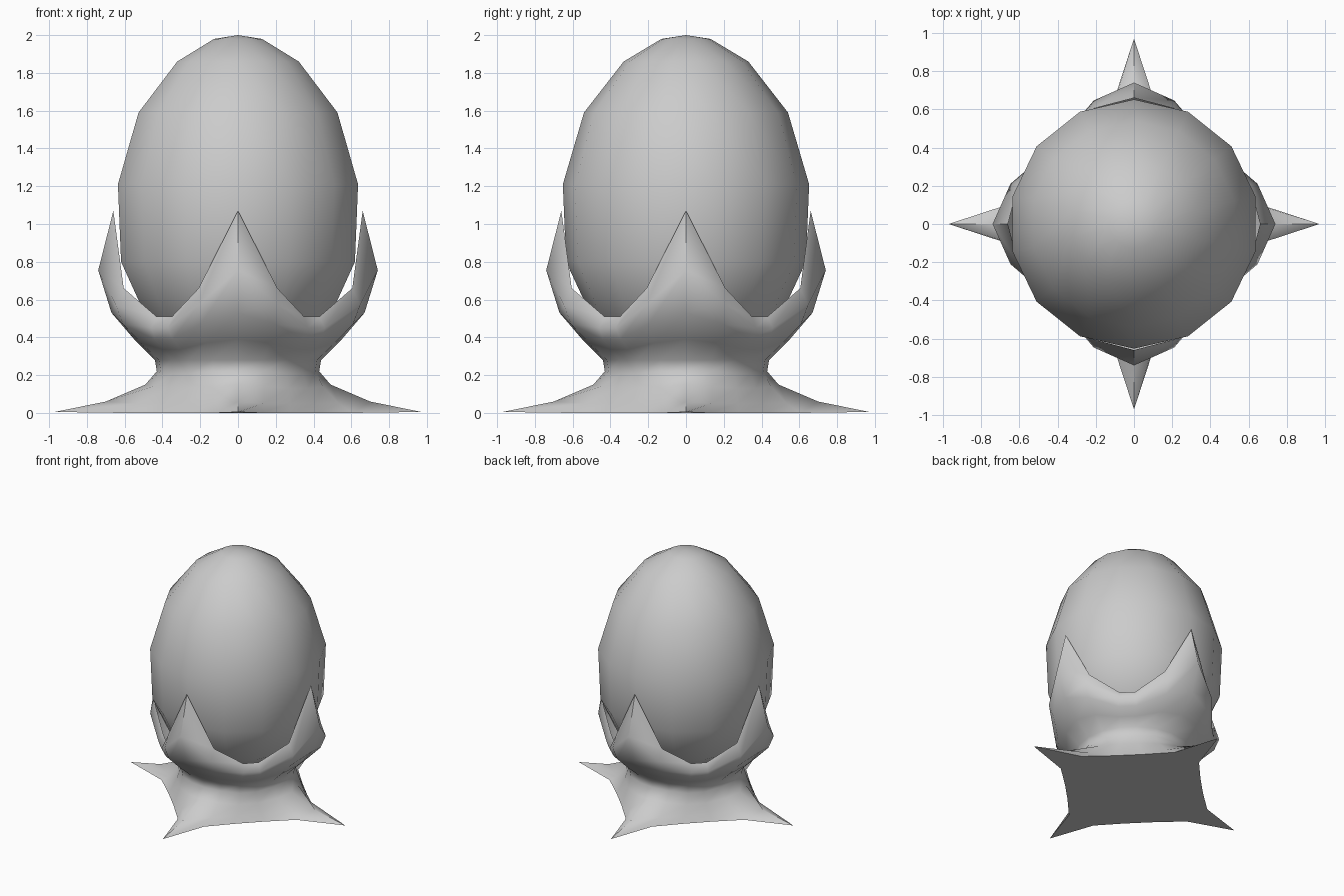
import bpy, bmesh
from math import sin, cos, pi, radians

if "Cube" in bpy.data.objects:
    bpy.data.objects.remove(bpy.data.objects["Cube"])


def finish(bm, name, angle):
    bmesh.ops.recalc_face_normals(bm, faces=bm.faces)
    me = bpy.data.meshes.new(name)
    bm.to_mesh(me)
    bm.free()
    ob = bpy.data.objects.new(name, me)
    bpy.context.collection.objects.link(ob)
    bpy.ops.object.select_all(action='DESELECT')
    bpy.context.view_layer.objects.active = ob
    ob.select_set(True)
    bpy.ops.object.shade_smooth_by_angle(angle=radians(angle))
    return ob


def bridge(bm, rings):
    for a, b in zip(rings, rings[1:]):
        n = len(a)
        for i in range(n):
            j = (i + 1) % n
            bm.faces.new((a[i], a[j], b[j], b[i]))


# Egg: 14-sided revolved profile (radius, height)
profile = [(0.13, 1.98), (0.33, 1.86), (0.54, 1.59), (0.652, 1.21),
           (0.635, 0.80), (0.50, 0.51), (0.32, 0.37), (0.13, 0.31)]
bm = bmesh.new()
rings = [[bm.verts.new((r * cos(pi / 2 + i * pi / 7), r * sin(pi / 2 + i * pi / 7), z))
          for i in range(14)] for r, z in profile]
bridge(bm, rings)
for ring, z in ((rings[0], 2.0), (rings[-1], 0.30)):
    pole = bm.verts.new((0, 0, z))
    for i in range(14):
        bm.faces.new((pole, ring[i], ring[(i + 1) % 14]))
finish(bm, "egg", 60)

# Cup: three column profiles (radius, angle, height), mirrored within each quadrant
tip = [(0.97, 0, 0.005), (0.70, 0, 0.06), (0.49, 0, 0.15), (0.43, 0, 0.22), (0.44, 0, 0.28),
       (0.55, 0, 0.39), (0.67, 0, 0.53), (0.74, 0, 0.755), (0.66, 0, 1.07)]
flank = [(0.62, 11, 0), (0.55, 14, 0.05), (0.47, 17, 0.14), (0.43, 18, 0.22), (0.44, 18, 0.28),
         (0.54, 18, 0.37), (0.64, 18, 0.47), (0.68, 18, 0.57), (0.64, 19, 0.66)]
valley = [(0.515, 33, 0), (0.49, 34, 0.05), (0.455, 36, 0.13), (0.43, 37, 0.21), (0.44, 37, 0.28),
          (0.50, 38, 0.335), (0.56, 38, 0.39), (0.59, 39, 0.45), (0.555, 39, 0.51)]


def mirrored(col):
    return [(r, 90 - a, z) for r, a, z in col]


quadrant = [tip, flank, valley, mirrored(valley), mirrored(flank)]
bm = bmesh.new()
rings = [[] for _ in tip]
for q in range(4):
    for col in quadrant:
        for ring, (r, a, z) in zip(rings, col):
            t = radians(a + 90 * q)
            ring.append(bm.verts.new((r * cos(t), r * sin(t), z)))
bridge(bm, rings)
# flat underside
bm.faces.new(rings[0])
finish(bm, "egg_cup", 60)
